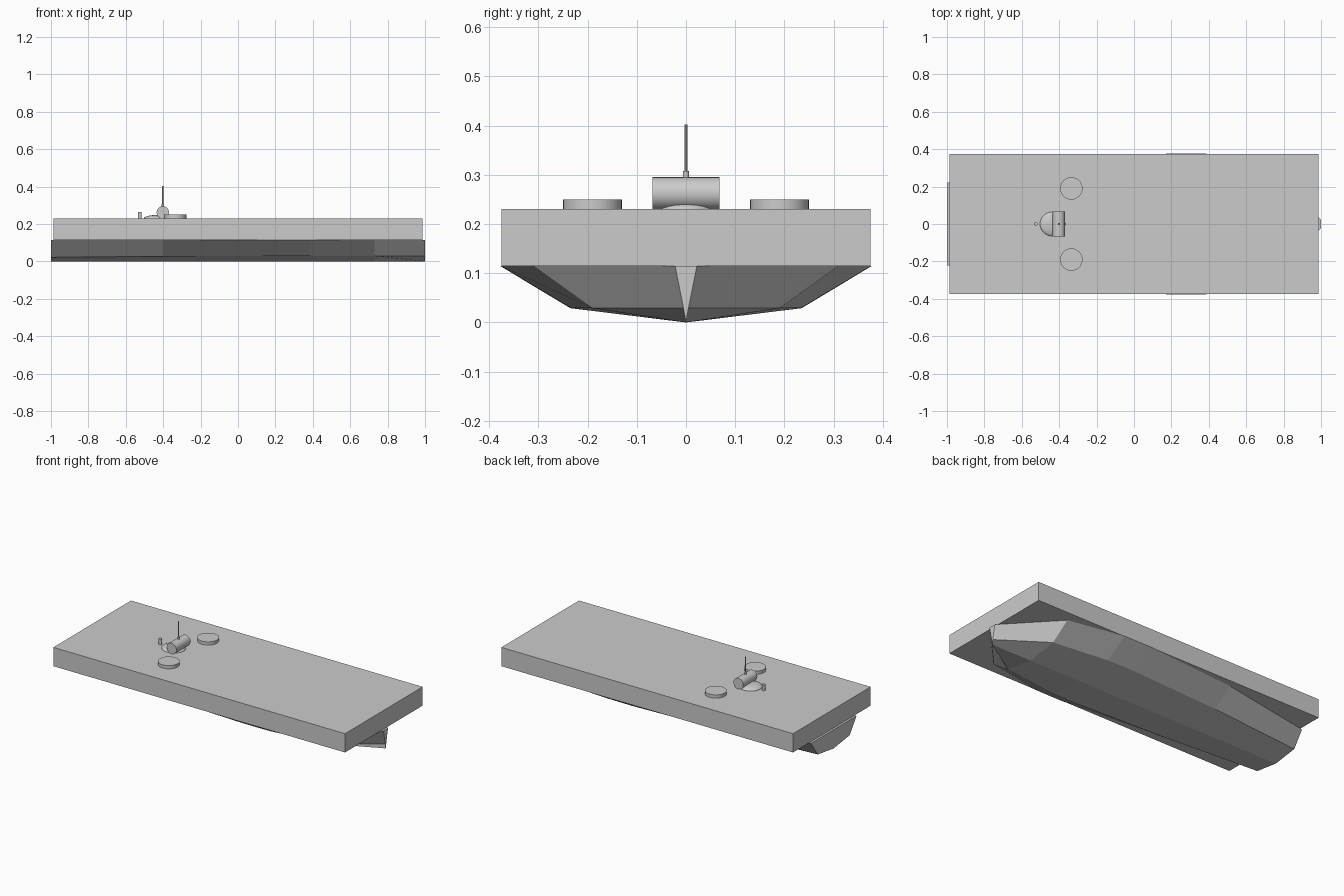
import bpy
import bmesh
import math

cube = bpy.data.objects.get("Cube")
if cube:
    bpy.data.objects.remove(cube, do_unlink=True)

# One plain grey for everything
grey = bpy.data.materials.new("plain_grey")
grey.use_nodes = True
colour = (0.6, 0.6, 0.6, 1)
grey.diffuse_color = colour
for node in grey.node_tree.nodes:
    if node.type == "BSDF_PRINCIPLED":
        node.inputs["Base Color"].default_value = colour

DECK = 0.23
SILL = 0.115


def finish(obj, name, smooth=False):
    obj.name = name
    obj.data.materials.append(grey)
    if smooth:
        bpy.ops.object.select_all(action="DESELECT")
        obj.select_set(True)
        bpy.context.view_layer.objects.active = obj
        bpy.ops.object.shade_smooth_by_angle(angle=math.radians(40))
    return obj


def cylinder(name, radius, low, high, x, y=0, sides=24):
    bpy.ops.mesh.primitive_cylinder_add(
        vertices=sides, radius=radius, depth=high - low,
        location=(x, y, (low + high) / 2))
    return finish(bpy.context.object, name, True)


# Hull: V bottom with a hard chine, swept through a few stations
# station: x, half beam at the sill, half beam at the chine, chine height
stations = [
    (-1.0, 0.22, 0.155, 0.022),
    (-0.4, 0.33, 0.205, 0.027),
    (0.2, 0.378, 0.235, 0.029),
    (0.38, 0.377, 0.233, 0.029),
    (0.73, 0.31, 0.19, 0.029),
    (1.0, 0.022, 0.005, 0.029),
]
bm = bmesh.new()
rings = []
for x, beam, chine, rise in stations:
    section = [(-beam, SILL), (-chine, rise), (0, 0), (chine, rise), (beam, SILL)]
    rings.append([bm.verts.new((x, y, z)) for y, z in section])
for a, b in zip(rings, rings[1:]):
    for i in range(len(a)):
        j = (i + 1) % len(a)
        bm.faces.new((a[i], a[j], b[j], b[i]))
bm.faces.new(rings[0])
bm.faces.new(rings[-1])
bmesh.ops.recalc_face_normals(bm, faces=bm.faces)
mesh = bpy.data.meshes.new("hull")
bm.to_mesh(mesh)
bm.free()
hull = bpy.data.objects.new("hull", mesh)
bpy.context.collection.objects.link(hull)
finish(hull, "hull")

# Slab deck above the hull
bpy.ops.mesh.primitive_cube_add(size=1, location=(0, 0, (SILL + DECK) / 2))
deck = bpy.context.object
deck.scale = (1.974, 0.75, DECK - SILL)
finish(deck, "deck_block")

# Round hatches on both sides
for side, y in (("left", 0.19), ("right", -0.19)):
    cylinder(side + "_hatch", 0.06, DECK - 0.01, 0.25, -0.335, y, 32)

# Crosswise drum with mast and socket
bpy.ops.mesh.primitive_cylinder_add(
    vertices=32, radius=0.033, depth=0.136, location=(-0.402, 0, 0.262),
    rotation=(math.pi / 2, 0, 0))
finish(bpy.context.object, "drum", True)
cylinder("mast_socket", 0.006, 0.28, 0.308, -0.402, sides=12)
cylinder("mast", 0.003, 0.29, 0.402, -0.402, sides=8)

# Low dome and small post behind the drum
bpy.ops.mesh.primitive_uv_sphere_add(
    segments=32, ring_count=16, radius=1, location=(-0.435, 0, DECK))
dome = bpy.context.object
dome.scale = (0.068, 0.065, 0.018)
finish(dome, "dome", True)
cylinder("post", 0.01, DECK - 0.01, 0.265, -0.525, sides=16)
